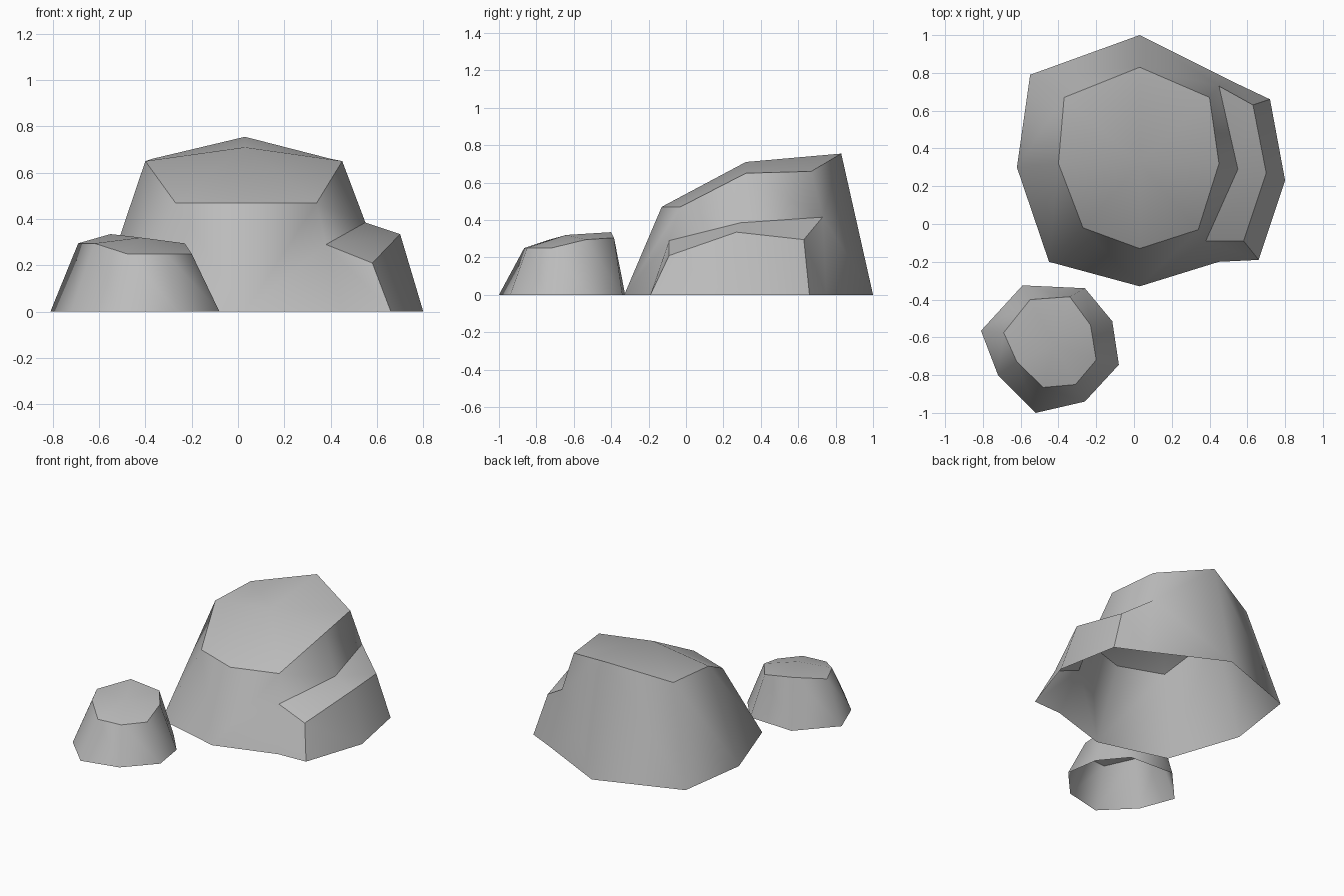
import bpy
import bmesh

if "Cube" in bpy.data.objects:
    bpy.data.objects.remove(bpy.data.objects["Cube"], do_unlink=True)

GREY = (0.5, 0.5, 0.5, 1.0)
stone = bpy.data.materials.new("stone_grey")
stone.use_nodes = True
stone.diffuse_color = GREY
bsdf = stone.node_tree.nodes["Principled BSDF"]
bsdf.inputs["Base Color"].default_value = GREY
bsdf.inputs["Roughness"].default_value = 0.9


class Rock:
    """Open-bottomed rock; faces in the same smoothing group blend together."""

    def __init__(self):
        self.bm = bmesh.new()
        self.groups = {}

    def ring(self, points):
        return [self.bm.verts.new((*p, 0) if len(p) == 2 else p) for p in points]

    def face(self, group, *verts):
        self.groups[self.bm.faces.new(verts)] = group

    def strip(self, group, upper, lower):
        for i in range(len(upper) - 1):
            self.face(group, upper[i], upper[i + 1], lower[i + 1], lower[i])

    def cap(self, rim, peak):
        centre = self.bm.verts.new(peak)
        for a, b in zip(rim, rim[1:] + rim[:1]):
            self.face("cap", a, b, centre)

    def finish(self, name):
        bm = self.bm
        bmesh.ops.recalc_face_normals(bm, faces=bm.faces[:])
        for f in bm.faces:
            f.smooth = True
        for e in bm.edges:
            e.smooth = len({self.groups[f] for f in e.link_faces}) < 2
        mesh = bpy.data.meshes.new(name)
        bm.to_mesh(mesh)
        bm.free()
        mesh.materials.append(stone)
        obj = bpy.data.objects.new(name, mesh)
        bpy.context.collection.objects.link(obj)
        return obj


# Large boulder: rings run from the back, round the left of the plan, to the right
big = Rock()
rim = big.ring([(0.03, 0.83, 0.755), (-0.37, 0.67, 0.66), (-0.4, 0.32, 0.65),
                (-0.27, -0.02, 0.47), (0.03, -0.13, 0.47), (0.34, -0.03, 0.47),
                (0.45, 0.32, 0.65), (0.4, 0.67, 0.66)])
foot = big.ring([(0.03, 1), (-0.55, 0.79), (-0.62, 0.3), (-0.45, -0.2),
                 (0.03, -0.33), (0.45, -0.2)])
back_foot = big.ring([(0.53, 0.75)])[0]
big.cap(rim, (0.03, 0.32, 0.71))
big.strip("wall", rim[:5], foot[:5])

# Ledge on the side of the large boulder
inner = big.ring([(0.38, -0.09, 0.29), (0.55, 0.29, 0.385), (0.45, 0.73, 0.415)])
outer = big.ring([(0.58, -0.09, 0.21), (0.7, 0.27, 0.335), (0.63, 0.63, 0.295)])
ledge_foot = big.ring([(0.66, -0.19), (0.8, 0.23), (0.72, 0.66)])
big.strip("wall", rim[5:], inner)
big.strip("ledge_top", inner, outer)
big.strip("ledge_side", outer, ledge_foot)
big.face("wall", inner[0], outer[0], ledge_foot[0], foot[5])
big.face("wall", outer[2], inner[2], back_foot, ledge_foot[2])
big.face("wall", rim[4], rim[5], inner[0], foot[5], foot[4])
big.face("wall", rim[7], rim[0], foot[0], back_foot, inner[2])
big.finish("large_boulder")

# Small boulder
small = Rock()
rim = small.ring([(-0.55, -0.4, 0.335), (-0.69, -0.575, 0.295), (-0.62, -0.73, 0.295),
                  (-0.48, -0.865, 0.25), (-0.31, -0.85, 0.25), (-0.2, -0.72, 0.25),
                  (-0.23, -0.535, 0.295), (-0.34, -0.385, 0.305)])
foot = small.ring([(-0.59, -0.325), (-0.81, -0.565), (-0.72, -0.8), (-0.52, -1),
                   (-0.26, -0.94), (-0.08, -0.745), (-0.115, -0.515), (-0.26, -0.34)])
small.cap(rim, (-0.42, -0.64, 0.32))
small.strip("wall", rim + rim[:1], foot + foot[:1])
small.finish("small_boulder")
